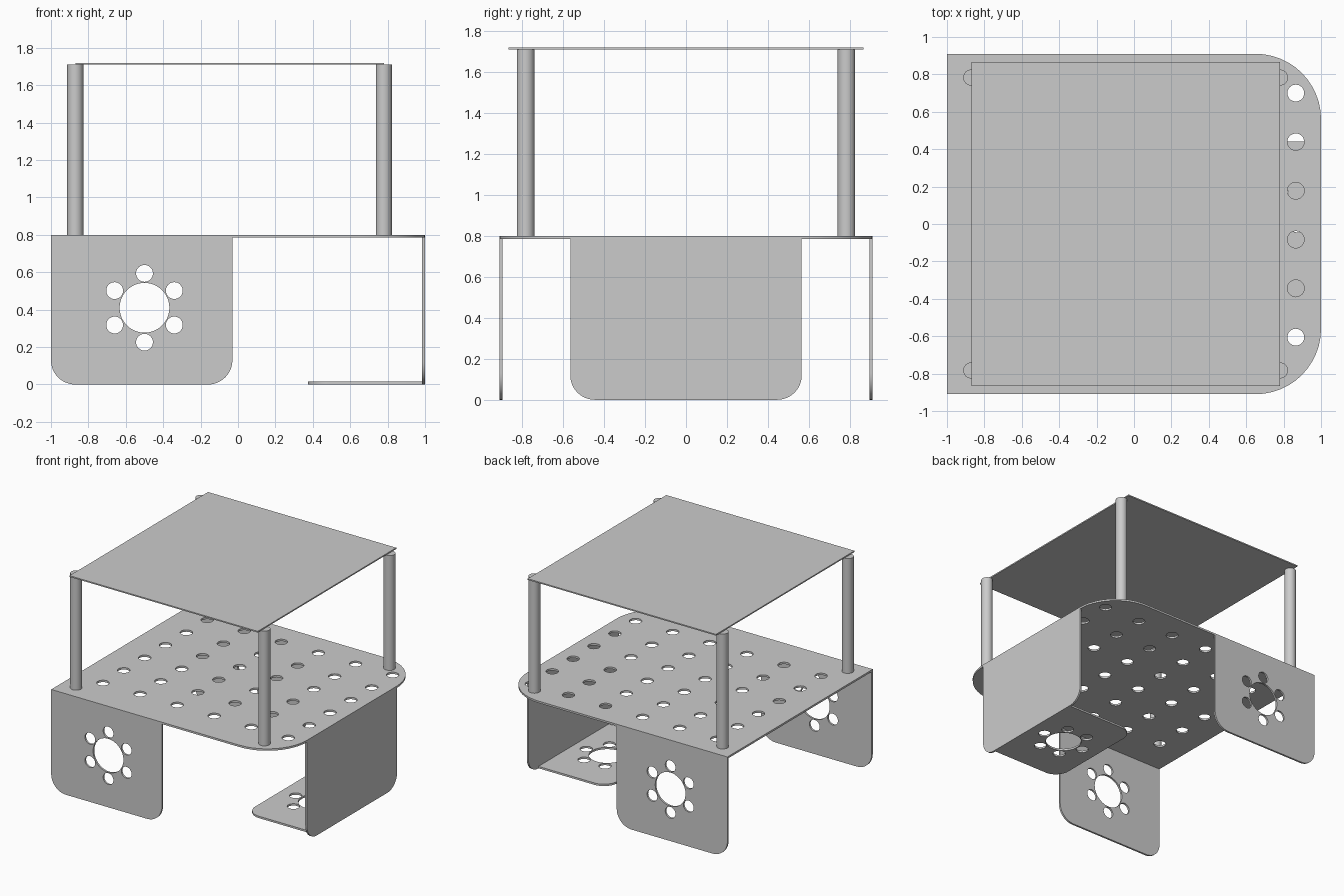
import bpy
from math import cos, sin, pi, tau, radians
from mathutils import Matrix, Vector

if "Cube" in bpy.data.objects:
    bpy.data.objects.remove(bpy.data.objects["Cube"])

# One plain grey for the whole chassis
grey = bpy.data.materials.new("plain_grey")
grey.use_nodes = True
colour = (0.6, 0.6, 0.6, 1)
grey.diffuse_color = colour
grey.node_tree.nodes["Principled BSDF"].inputs["Base Color"].default_value = colour

T = 0.015            # sheet thickness
DECK = 0.8           # top of the deck
HALF_Y = 0.91        # half depth of the deck
X, Y, Z = Vector((1, 0, 0)), Vector((0, 1, 0)), Vector((0, 0, 1))


def circle(u, v, r, n=32):
    return [(u + r * cos(tau * i / n), v + r * sin(tau * i / n)) for i in range(n)]


def rounded(u0, v0, u1, v1, radii, steps=12):
    """Rectangle with a radius per corner, counter-clockwise from low u, low v."""
    corners = [(u0, v0, 1, 1), (u1, v0, -1, 1), (u1, v1, -1, -1), (u0, v1, 1, -1)]
    pts = []
    for k, ((u, v, su, sv), r) in enumerate(zip(corners, radii)):
        if r == 0:
            pts.append((u, v))
            continue
        for i in range(steps + 1):
            a = pi + (k + i / steps) * pi / 2
            pts.append((u + su * r + r * cos(a), v + sv * r + r * sin(a)))
    return pts


def motor_holes(u, v, start):
    """Large centre hole with a ring of six bolt holes."""
    ring = [start + i * tau / 6 for i in range(6)]
    return [circle(u, v, 0.133, 48)] + [
        circle(u + 0.184 * cos(a), v + 0.184 * sin(a), 0.045) for a in ring]


def finish(ob):
    ob.data.materials.clear()
    ob.data.materials.append(grey)
    bpy.ops.object.select_all(action="DESELECT")
    ob.select_set(True)
    bpy.context.view_layer.objects.active = ob
    bpy.ops.object.shade_smooth_by_angle(angle=radians(30))


def plate(name, outline, holes, centre, u=X, v=Y, thick=T):
    """Flat sheet with cut holes; u and v are the sheet's axes."""
    cu = bpy.data.curves.new(name, "CURVE")
    cu.dimensions, cu.fill_mode, cu.extrude = "2D", "BOTH", thick / 2
    for loop in [outline] + holes:
        sp = cu.splines.new("POLY")
        sp.points.add(len(loop) - 1)
        for p, (a, b) in zip(sp.points, loop):
            p.co = (a, b, 0, 1)
        sp.use_cyclic_u = True
    ob = bpy.data.objects.new(name, cu)
    bpy.context.collection.objects.link(ob)
    bpy.ops.object.select_all(action="DESELECT")
    ob.select_set(True)
    bpy.context.view_layer.objects.active = ob
    bpy.ops.object.convert(target="MESH")
    ob = bpy.context.view_layer.objects.active
    frame = Matrix((u, v, u.cross(v))).transposed().to_4x4()
    ob.data.transform(Matrix.Translation(centre) @ frame)
    finish(ob)


# Perforated deck, rounded at one end
grid = [circle(0.865 - 0.325 * i, 0.70 - 0.261 * j, 0.045)
        for i in range(6) for j in range(6)]
plate("deck", rounded(-1, -HALF_Y, 1, HALF_Y, (0, 0.35, 0.35, 0)), grid,
      (0, 0, DECK - T / 2))

# Motor mounting plates folded down at the front and back
for side, name in ((-1, "front_motor_plate"), (1, "back_motor_plate")):
    plate(name, rounded(-1, 0, -0.03, DECK - T, (0.13, 0.13, 0, 0)),
          motor_holes(-0.5, 0.41, pi / 2),
          (0, side * (HALF_Y - T / 2), 0), X, Z)

# End plate folded down, with a drilled foot turned inward
plate("end_plate", rounded(-0.565, 0, 0.565, DECK - T, (0.12, 0.12, 0, 0)), [],
      (1 - T / 2, 0, 0), Y, Z)
plate("end_foot", rounded(0.375, -0.44, 1 - T, 0.44, (0.12, 0, 0, 0.12)),
      motor_holes(0.69, 0, 0), (0, 0, T / 2))

# Four posts carrying the upper plate
TOP = 1.71
for x, end in ((-0.87, "left"), (0.78, "right")):
    for y, side in ((-0.783, "front"), (0.783, "back")):
        bpy.ops.mesh.primitive_cylinder_add(
            vertices=32, radius=0.043, depth=TOP - DECK,
            location=(x, y, (TOP + DECK) / 2))
        post = bpy.context.object
        # The model's own left is the +x side
        post.name = side + ("_right" if end == "left" else "_left") + "_post"
        finish(post)

plate("upper_plate", rounded(-0.87, -0.867, 0.78, 0.867, (0, 0, 0, 0)), [],
      (0, 0, TOP + 0.005), thick=0.01)
